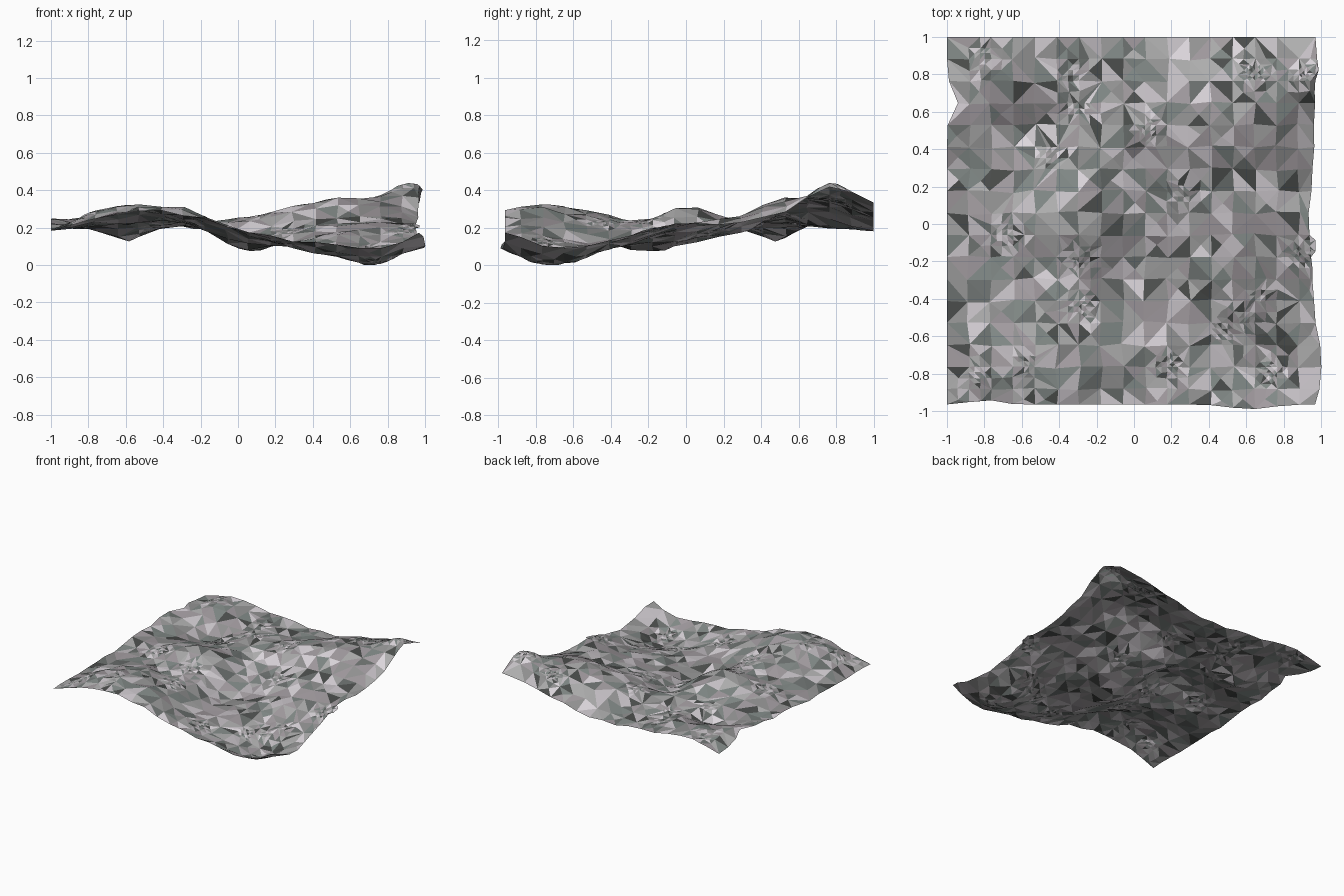
import bpy, bmesh, math, random
from mathutils import noise, Vector

if "Cube" in bpy.data.objects:
    bpy.data.objects.remove(bpy.data.objects["Cube"])

random.seed(4)

# Coarse height map: rows run front to back, columns left to right, 0.25 apart
HEIGHTS = [
    (.18, .25, .28, .26, .19, .13, .10, .08, .17),
    (.18, .29, .315, .28, .17, .10, .04, .00, .095),
    (.18, .24, .28, .22, .13, .10, .07, .055, .10),
    (.185, .20, .22, .21, .09, .11, .13, .13, .17),
    (.20, .22, .28, .295, .13, .13, .18, .21, .22),
    (.22, .20, .21, .24, .155, .20, .23, .24, .22),
    (.24, .18, .17, .22, .24, .29, .33, .33, .27),
    (.235, .25, .22, .20, .20, .27, .33, .345, .37),
    (.19, .25, .225, .195, .175, .19, .245, .305, .33),
]
# Local bumps and pits: x, y, height, radius
BUMPS = [(.91, .78, .07, .09), (-.63, .5, -.045, .07), (.07, -.17, -.025, .09),
         (.62, .44, .012, .12), (.68, -.6, -.02, .08), (-.87, .3, -.025, .09)]
# Patches of finer, rubbly facets: x, y
RUBBLE = [(-.85, -.8), (-.57, -.75), (-.3, -.45), (.6, -.5), (.25, .15), (-.45, .35),
          (-.33, .8), (.65, .8), (.9, -.17), (-.7, -.05), (.08, .5), (-.28, -.2),
          (.18, -.75), (-.8, .9), (.48, -.57), (.66, -.38), (-.3, .62), (.9, .8), (.75, -.8)]
# Grey stone tints, dark to light
TINTS = [(.07, .075, .072), (.15, .165, .16), (.22, .25, .24), (.29, .29, .29),
         (.36, .33, .35), (.42, .42, .42), (.55, .52, .55), (.72, .68, .72)]


def spline(values, t):
    """Smooth curve through evenly spaced values, t from 0 to 8."""
    i = min(int(t), 7)
    f = t - i
    a, b, c, d = (values[max(0, min(8, i + k))] for k in (-1, 0, 1, 2))
    return b + .5 * f * (c - a + f * (2 * a - 5 * b + 4 * c - d + f * (3 * (b - c) + d - a)))


def height(x, y):
    u, v = (max(0, min(8, (q + 1) * 4)) for q in (x, y))
    z = spline([spline(row, u) for row in HEIGHTS], v)
    for bx, by, h, r in BUMPS:
        z += h * math.exp(-((x - bx) ** 2 + (y - by) ** 2) / (2 * r * r))
    return z + .008 * noise.noise(Vector((x * 6, y * 6, 2.3)))


# Flat sheet of cells
bm = bmesh.new()
bmesh.ops.create_grid(bm, x_segments=17, y_segments=17, size=1)

# Irregular triangles: some cells split from their middle, the rest on a random diagonal
bmesh.ops.poke(bm, faces=[f for f in bm.faces if random.random() < .25])
quads = [f for f in bm.faces if len(f.verts) == 4]
random.shuffle(quads)
half = len(quads) // 2
bmesh.ops.triangulate(bm, faces=quads[:half], quad_method='FIXED')
bmesh.ops.triangulate(bm, faces=quads[half:], quad_method='ALTERNATE')

# Finer triangles in the rubble patches
for radius in (.1, .05):
    near = [f for f in bm.faces if any(
        math.hypot(f.calc_center_median().x - x, f.calc_center_median().y - y) < radius
        for x, y in RUBBLE)]
    edges = list({e for f in near for e in f.edges})
    bmesh.ops.subdivide_edges(bm, edges=edges, cuts=1, use_grid_fill=True)
    bmesh.ops.triangulate(bm, faces=[f for f in bm.faces if len(f.verts) > 3])

# Ragged right and front borders, notch on the left, then raise the relief
spacing = {v: min(e.calc_length() for e in v.link_edges) for v in bm.verts}
for v, step in spacing.items():
    x, y = v.co.x, v.co.y
    v.co.z = height(x, y) + random.uniform(-.1, .1) * step
    if x > .999:
        v.co.x -= .035 + .03 * math.exp(-(y / .25) ** 2) - .035 * math.exp(-((y + .75) / .2) ** 2) \
            - .02 * math.exp(-((y - .85) / .08) ** 2) - random.uniform(-.005, .005)
    elif x < -.999:
        v.co.x += .06 * math.exp(-((y - .66) / .08) ** 2)
    elif abs(y) < .999:
        v.co.x += random.uniform(-.1, .1) * step
    if y < -.999:
        v.co.y += .035 + .025 * math.exp(-((x + .8) / .1) ** 2) - .025 * math.exp(-((x - .62) / .15) ** 2)
    elif y < .999 and abs(x) < .999:
        v.co.y += random.uniform(-.1, .1) * step

# Rest the lowest point on the ground
low = min(v.co.z for v in bm.verts)
for v in bm.verts:
    v.co.z -= low
bmesh.ops.recalc_face_normals(bm, faces=bm.faces)
if sum(f.normal.z for f in bm.faces) < 0:
    bmesh.ops.reverse_faces(bm, faces=bm.faces)

# Every facet gets its own stone tint
for f in bm.faces:
    f.material_index = random.choices(range(8), (2, 2, 3, 4, 4, 4, 3, 2))[0]

mesh = bpy.data.meshes.new("rocky_ground")
for i, rgb in enumerate(TINTS):
    mat = bpy.data.materials.new(f"stone_{i + 1}")
    mat.diffuse_color = (*rgb, 1)
    mat.use_nodes = True
    mat.node_tree.nodes["Principled BSDF"].inputs["Base Color"].default_value = mat.diffuse_color
    mesh.materials.append(mat)
bm.to_mesh(mesh)
bm.free()
ground = bpy.data.objects.new("rocky_ground", mesh)
bpy.context.collection.objects.link(ground)
